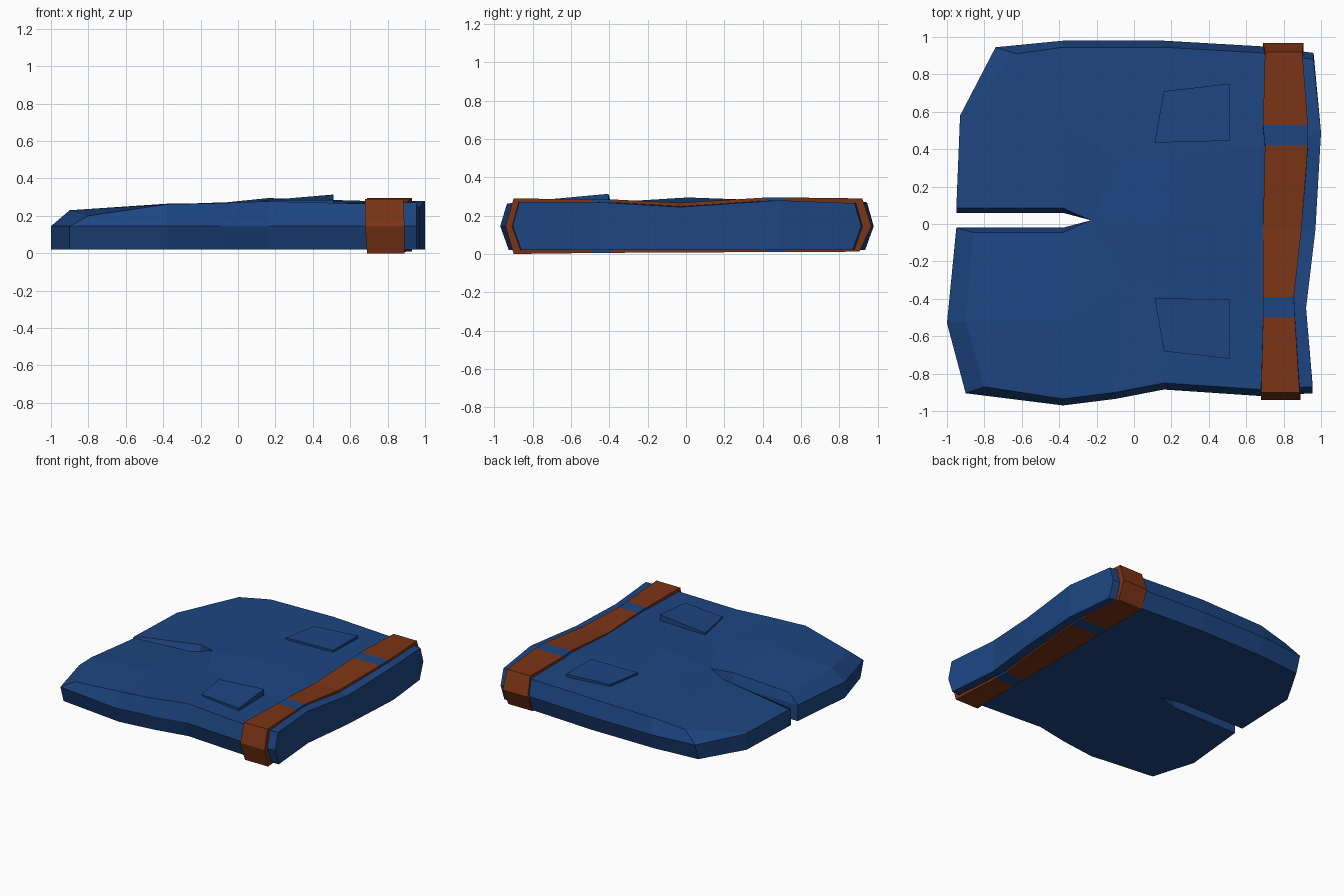
import bpy, bmesh

if "Cube" in bpy.data.objects:
    bpy.data.objects.remove(bpy.data.objects["Cube"])

def material(name, color):
    m = bpy.data.materials.new(name)
    m.diffuse_color = (*color, 1)
    m.use_nodes = True
    m.node_tree.nodes["Principled BSDF"].inputs["Base Color"].default_value = m.diffuse_color
    return m

BLUE = material("denim_blue", (0.012, 0.06, 0.22))
BROWN = material("belt_brown", (0.2, 0.035, 0.008))

def build(name, faces, mat):
    """Make an object from faces of points, welding points that coincide."""
    bm, verts = bmesh.new(), {}
    for pts in faces:
        loop = []
        for p in pts:
            key = tuple(round(c, 4) for c in p)
            if key not in verts:
                verts[key] = bm.verts.new(key)
            if verts[key] not in loop:
                loop.append(verts[key])
        if len(loop) > 2 and not bm.faces.get(loop):
            bm.faces.new(loop)
    bmesh.ops.recalc_face_normals(bm, faces=bm.faces[:])
    me = bpy.data.meshes.new(name)
    bm.to_mesh(me)
    bm.free()
    me.materials.append(mat)
    ob = bpy.data.objects.new(name, me)
    bpy.context.collection.objects.link(ob)
    return ob

MID, LOW = 0.145, 0.02

# Each half: hem rim (inner, middle, outer), then rows from hem to waist
# holding the top points at the centre line, leg middle and outer edge.
front = dict(side=-1, rim=[(-.95, -.02), (-1, -.53), (-.9, -.905)], rows=[
    [(-.86, -.045, .21), (-.9, -.52, .23), (-.8, -.87, .2)],
    [(-.38, -.045, .235), (-.38, -.52, .265), (-.38, -.935, .262)],
    [(-.23, .02, .255), (-.05, -.31, .262), (-.1, -.9, .268)],
    [(.16, .01, .295), (.16, -.33, .265), (.16, -.85, .278)],
    [(.68, -.02, .26), (.68, -.4, .27), (.68, -.885, .265)],
    [(.97, -.03, .245), (.92, -.45, .27), (.955, -.87, .272)]])
back = dict(side=1, rim=[(-.95, .06), (-.93, .58), (-.74, .945)], rows=[
    [(-.95, .085, .15), (-.93, .575, .15), (-.63, .91, .225)],
    [(-.38, .085, .235), (-.38, .53, .262), (-.38, .945, .26)],
    [(-.23, .02, .255), (-.08, .33, .272), (-.1, .945, .265)],
    [(.16, .01, .295), (.16, .35, .275), (.16, .945, .27)],
    [(.68, -.02, .26), (.68, .42, .28), (.68, .915, .265)],
    [(.97, -.03, .245), (1, .49, .28), (.96, .88, .265)]])

def half(side, rim, rows):
    """Closed cross-sections lofted from the leg hem to the waist."""
    ri, rm, ro = rim
    def lo(p): return (p[0], p[1], LOW)
    def mid(p): return (p[0], p[1], MID)
    rim_low = [(ro[0], ro[1] - side * .04, LOW), lo(rm), lo(ri)]
    secs = [[mid(ri), mid(rm), mid(ro), mid(ro), *rim_low, mid(ri)]]
    for i, (c, m, t) in enumerate(rows):
        if i == 0:
            secs.append([c, m, t, mid(ro), *rim_low, mid(ri)])
            continue
        s = (t[0], t[1] + side * .035, MID)
        inner = (c[0], c[1] - side * .025, MID) if i == 1 else mid(c)
        secs.append([c, m, t, s, (s[0], s[1] - side * .045, LOW), lo(m), lo(inner), inner])
    faces = []
    for i, (a, b) in enumerate(zip(secs, secs[1:])):
        for j in range(8):
            if j >= 6 and i > 2:       # no slot wall past the crotch
                continue
            k = (j + 1) % 8
            faces.append([a[j], a[k], b[k], b[j]])
    r, w = secs[0], secs[-1]
    faces += [[r[0], r[1], r[5], r[6]], [r[1], r[2], r[4], r[5]]]   # hem end
    faces += [[w[0], w[1], w[5], w[6]], [w[1], w[2], w[3], w[4], w[5]]]  # waist end
    return faces

build("shorts", half(**front) + half(**back), BLUE)

# Back pockets: thin raised patches
def pocket(name, corners):
    top = list(corners)
    low = [(x, y, .24) for x, y, z in corners]
    faces = [top, low[::-1]]
    for i in range(4):
        j = (i + 1) % 4
        faces.append([top[i], top[j], low[j], low[i]])
    build(name, faces, BLUE)

pocket("front_side_pocket", [(.11, -.395, .28), (.51, -.405, .314), (.51, -.72, .285), (.16, -.68, .285)])
pocket("back_side_pocket", [(.11, .435, .288), (.51, .445, .292), (.51, .75, .29), (.16, .71, .287)])

# Belt ring: (y, z, left x, right x) around the waist; loops fill two spans
ring = [(-.9, .29, .68, .885), (-.5, .285, .69, .86), (-.39, .285, .69, .855),
        (-.03, .267, .69, .895), (.42, .295, .7, .93), (.53, .295, .69, .93),
        (.92, .29, .7, .9), (.968, MID, .69, .905), (.905, .012, .69, .9),
        (.53, .01, .69, .93), (.42, .01, .69, .93), (-.03, .008, .69, .895),
        (-.39, .006, .69, .855), (-.5, .005, .69, .86), (-.9, 0, .69, .89),
        (-.942, MID, .68, .89)]

def band(i):
    faces = []
    quad = []
    for y, z, x0, x1 in (ring[i], ring[(i + 1) % len(ring)]):
        yi, zi = y * .95, MID + (z - MID) * .8
        quad.append([(x0, y, z), (x1, y, z), (x1, yi, zi), (x0, yi, zi)])
    a, b = quad
    for j in range(4):
        k = (j + 1) % 4
        faces.append([a[j], a[k], b[k], b[j]])
    return faces

LOOPS = (1, 4, 9, 12)
build("belt", [f for i in range(len(ring)) if i not in LOOPS for f in band(i)], BROWN)
build("belt_loops", [f for i in LOOPS for f in band(i)], BLUE)
